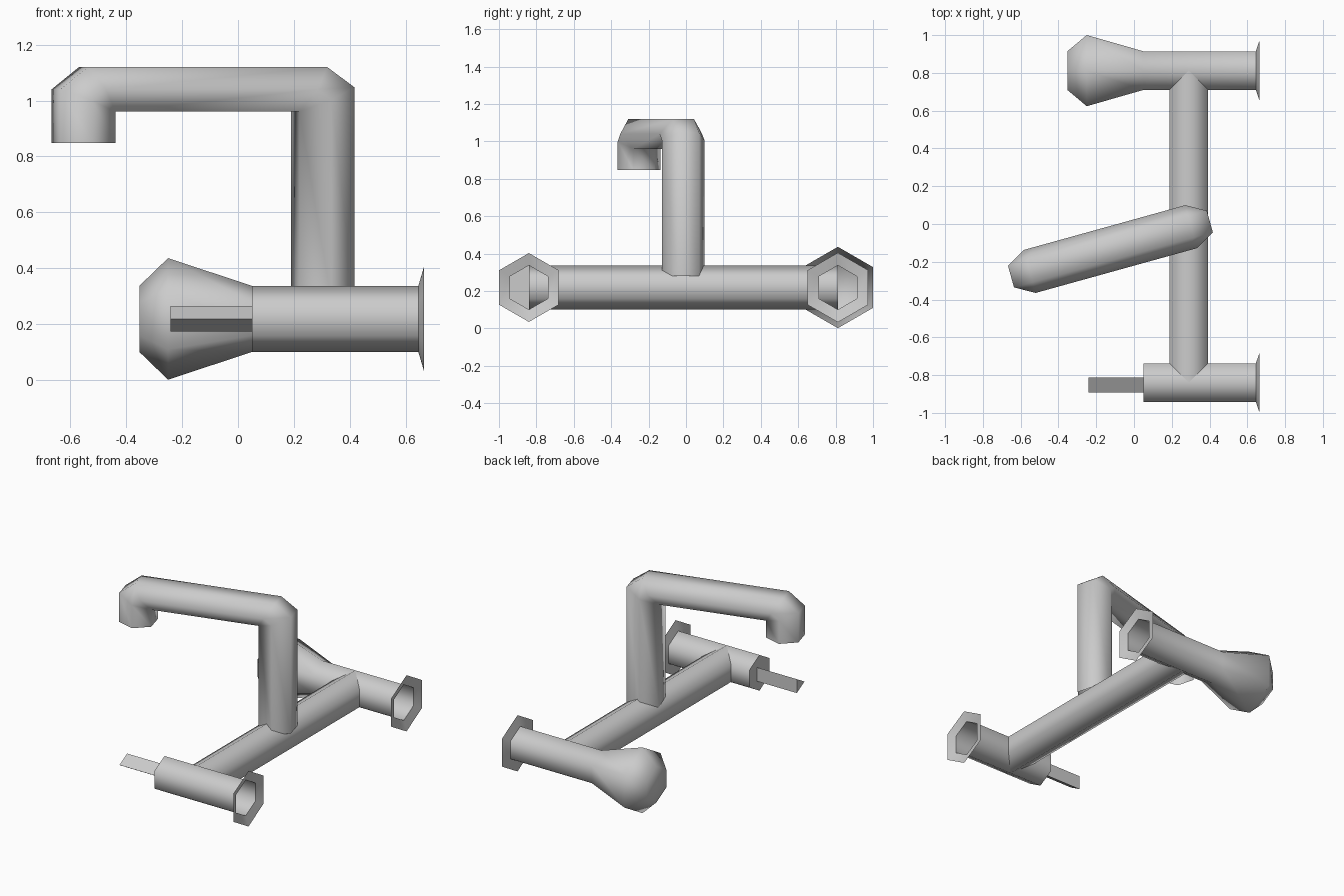
import bpy, bmesh, math
from mathutils import Vector

if "Cube" in bpy.data.objects:
    bpy.data.objects.remove(bpy.data.objects["Cube"])

R = 0.118             # pipe radius
ZC = 0.219            # height of the lower pipes
Y_KNOB, Y_LEVER = 0.812, -0.840


def finish(name, bm, angle=65):
    bmesh.ops.remove_doubles(bm, verts=bm.verts, dist=0.0005)
    bmesh.ops.recalc_face_normals(bm, faces=bm.faces)
    me = bpy.data.meshes.new(name)
    bm.to_mesh(me)
    bm.free()
    ob = bpy.data.objects.new(name, me)
    bpy.context.collection.objects.link(ob)
    bpy.ops.object.select_all(action='DESELECT')
    ob.select_set(True)
    bpy.context.view_layer.objects.active = ob
    bpy.ops.object.shade_smooth_by_angle(angle=math.radians(angle))
    return ob


def loft(name, rings, cap_start=False, cap_end=False):
    """Skin a list of vertex rings."""
    bm = bmesh.new()
    vr = [[bm.verts.new(p) for p in ring] for ring in rings]
    n = len(vr[0])
    for a, b in zip(vr, vr[1:]):
        for i in range(n):
            j = (i + 1) % n
            bm.faces.new((a[i], a[j], b[j], b[i]))
    if cap_start:
        bm.faces.new(vr[0])
    if cap_end:
        bm.faces.new(vr[-1])
    return finish(name, bm)


def x_ring(x, r, y, sides=6, start=90):
    """Ring of points around an axis parallel to x."""
    pts = []
    for i in range(sides):
        a = math.radians(start + 360 * i / sides)
        pts.append((x, y + r * math.cos(a), ZC + r * math.sin(a)))
    return pts


# Hot side: bulb knob, pipe and flared wall flange
knob = [(-0.353, R), (-0.25, 0.2175), (0.05, R), (0.645, R), (0.665, 0.186)]
loft("knob_pipe", [x_ring(x, r, Y_KNOB) for x, r in knob], cap_start=True)

# Cold side: capped pipe with flared wall flange
pipe = [(0.05, R), (0.645, R), (0.665, 0.184)]
loft("lever_pipe", [x_ring(x, r, Y_LEVER) for x, r in pipe], cap_start=True)

# Bare three-sided valve stem
loft("valve_stem", [x_ring(x, 0.053, Y_LEVER, 3, 180) for x in (-0.242, 0.05)],
     cap_start=True)

# Cross pipe joining the two sides
cross = []
for y in (Y_LEVER, Y_KNOB):
    cross.append([(0.29 + R * math.cos(math.radians(90 + 60 * i)), y,
                   ZC + R * math.sin(math.radians(90 + 60 * i))) for i in range(6)])
loft("cross_pipe", cross)

# Swivelled spout: rings described by outer and inner (distance, height) points
ang = math.radians(15.5)
d = Vector((-math.cos(ang), -math.sin(ang), 0))
n = Vector((-d.y, d.x, 0))
base = Vector((0.303, -0.014, 0))
H = R * math.cos(math.radians(30))
L = 0.888


def spout_ring(outer, inner):
    mid = ((outer[0] + inner[0]) / 2, (outer[1] + inner[1]) / 2)
    spec = [(outer, -R / 2), (outer, R / 2), (mid, R),
            (inner, R / 2), (inner, -R / 2), (mid, -R)]
    return [base + d * s + n * w + Vector((0, 0, z)) for (s, z), w in spec]


path = [((-H, 0.28), (H, 0.28)),
        ((-H, 1.047), (H, 0.96)),
        ((0, 1.12), (H, 0.96)),
        ((L, 1.12), (L - H, 0.96)),
        ((L + H, 1.04), (L - H, 0.96)),
        ((L + H, 0.848), (L - H, 0.848))]
loft("spout", [spout_ring(o, i) for o, i in path])
